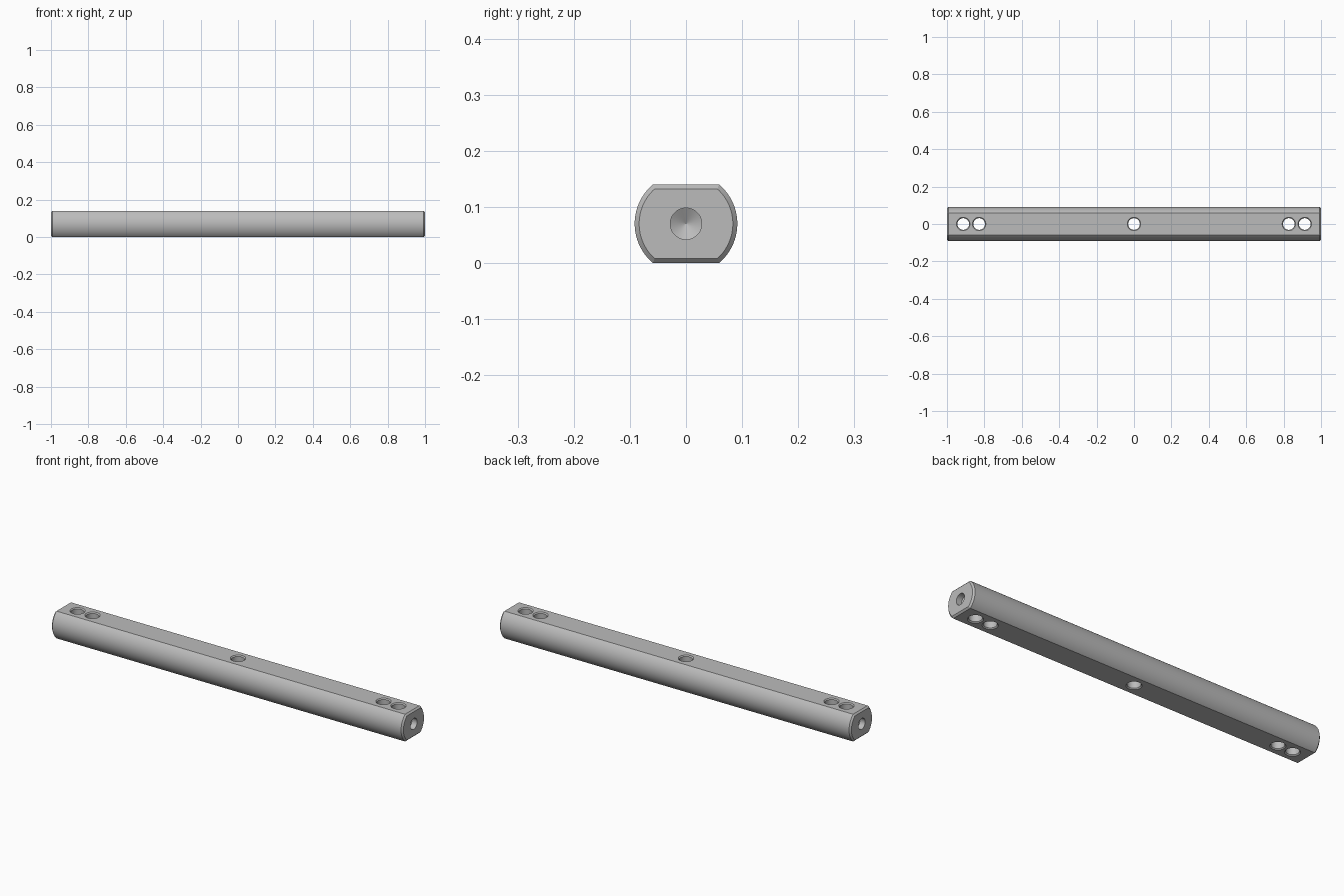
import bpy, bmesh
from math import asin, cos, sin, pi, radians
from mathutils import Matrix

old = bpy.data.objects.get("Cube")
if old:
    bpy.data.objects.remove(old, do_unlink=True)

RADIUS, HALF_H, CHAMFER = 0.0915, 0.07, 0.008

steel = bpy.data.materials.new("grey steel")
steel.use_nodes = True
steel.diffuse_color = (0.5, 0.5, 0.5, 1)
steel.node_tree.nodes["Principled BSDF"].inputs["Base Color"].default_value = (0.5, 0.5, 0.5, 1)


def finish(bm, name):
    bmesh.ops.recalc_face_normals(bm, faces=bm.faces)
    mesh = bpy.data.meshes.new(name)
    bm.to_mesh(mesh)
    bm.free()
    mesh.materials.append(steel)
    obj = bpy.data.objects.new(name, mesh)
    bpy.context.collection.objects.link(obj)
    return obj


def section(r, h, steps=32):
    """Circle of radius r cut by flats at +h and -h."""
    a = asin(h / r)
    arc = [-a + 2 * a * i / steps for i in range(steps + 1)]
    return [(r * cos(t + s), r * sin(t + s)) for s in (0, pi) for t in arc]


def loft(bm, rings):
    """Join equal rings of points and cap both ends."""
    rings = [[bm.verts.new(p) for p in ring] for ring in rings]
    n = len(rings[0])
    for a, b in zip(rings, rings[1:]):
        for i in range(n):
            j = (i + 1) % n
            bm.faces.new((a[i], a[j], b[j], b[i]))
    bm.faces.new(rings[0])
    bm.faces.new(rings[-1])


def drill(name, profile, matrix, sides=48):
    """Turned cutter from (radius, height) pairs along its own z."""
    bm = bmesh.new()
    loft(bm, [[(r * cos(2 * pi * i / sides), r * sin(2 * pi * i / sides), z)
               for i in range(sides)] for r, z in profile])
    bm.transform(matrix)
    obj = finish(bm, name)
    obj.hide_render = True
    return obj


# Bar: round stock with two flats and chamfered ends
bm = bmesh.new()
full = section(RADIUS, HALF_H)
small = section(RADIUS - CHAMFER, HALF_H - CHAMFER)
loft(bm, [[(x, y, z + HALF_H) for y, z in ring]
          for x, ring in ((-1, small), (-1 + CHAMFER, full), (1 - CHAMFER, full), (1, small))])
bar = finish(bm, "bar")

# Cross holes with a small countersink on both flats
R, RIM = 0.031, 0.005
cross = [(R + 2 * RIM, -HALF_H - RIM), (R, -HALF_H + RIM),
         (R, HALF_H - RIM), (R + 2 * RIM, HALF_H + RIM)]
cutters = [drill("cross_hole_cutter", cross, Matrix.Translation((x, 0, HALF_H)))
           for x in (-0.913, -0.828, 0, 0.828, 0.913)]

# Blind end holes with a conical drill tip
tip = [(0.028, 0.02), (0.028, -0.03), (0.0002, -0.046)]
for s in (-1, 1):
    cutters.append(drill("end_hole_cutter", tip,
                         Matrix.Translation((s, 0, HALF_H)) @ Matrix.Rotation(s * pi / 2, 4, 'Y')))

bpy.ops.object.select_all(action='DESELECT')
bpy.context.view_layer.objects.active = bar
bar.select_set(True)
for c in cutters:
    mod = bar.modifiers.new("drilling", 'BOOLEAN')
    mod.operation, mod.solver, mod.object = 'DIFFERENCE', 'EXACT', c
    bpy.ops.object.modifier_apply(modifier=mod.name)
    bpy.data.objects.remove(c, do_unlink=True)

bpy.ops.object.shade_smooth_by_angle(angle=radians(25))
